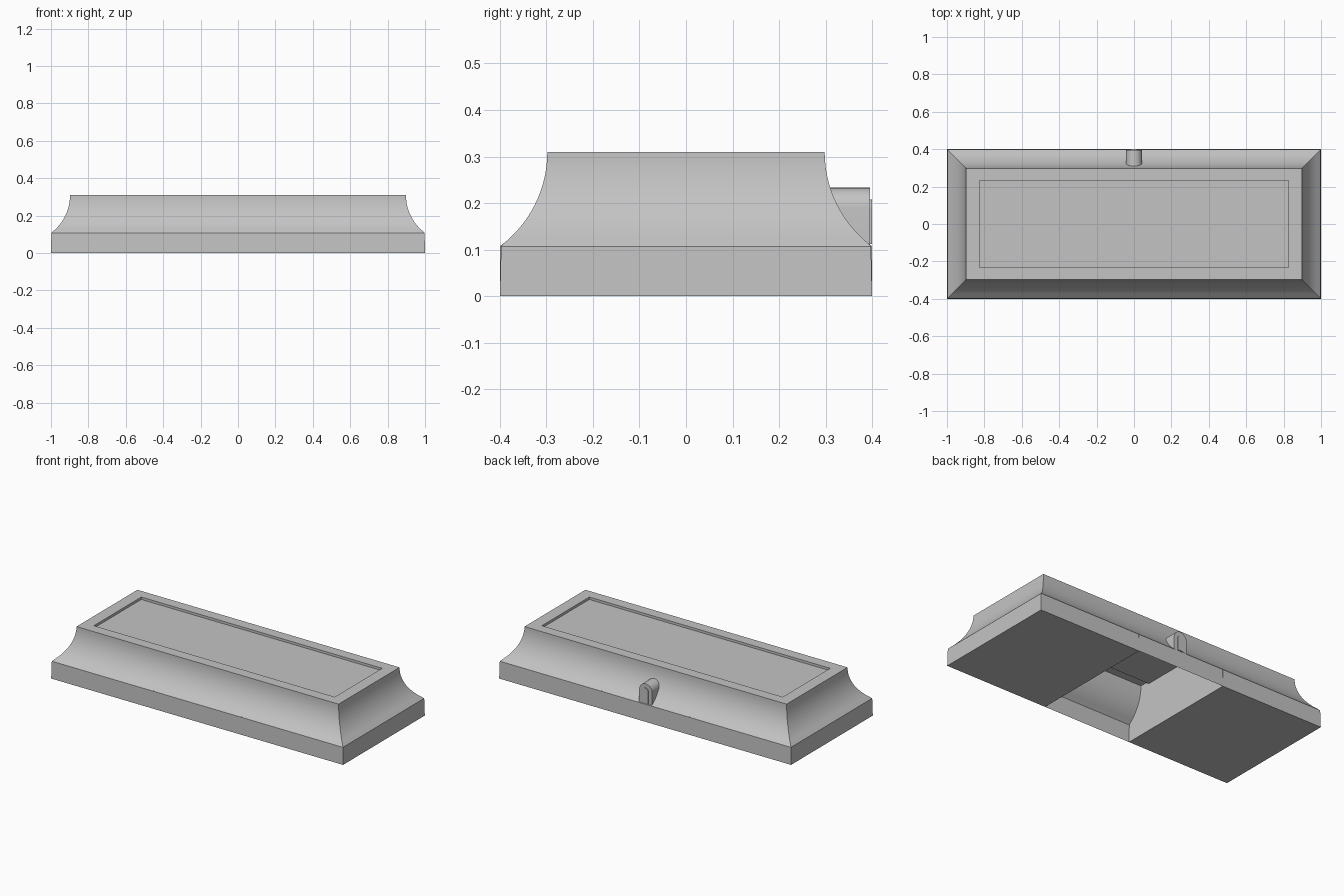
import bpy, bmesh
from math import sin, cos, pi, asin

if "Cube" in bpy.data.objects:
    bpy.data.objects.remove(bpy.data.objects["Cube"])

grey = bpy.data.materials.new("stone_grey")
grey.use_nodes = True
grey.diffuse_color = (0.55, 0.55, 0.55, 1)
grey.node_tree.nodes["Principled BSDF"].inputs["Base Color"].default_value = (0.55, 0.55, 0.55, 1)

BASE_H, TOP, DEPTH = 0.107, 0.31, 0.015
INSET, RADIUS, STEPS = 0.102, 0.253, 14
RECESS_X, RECESS_Y = 0.825, 0.232
SLOT = 0.3  # half width of the opening underneath


def finish(name, bm, smooth=True):
    mesh = bpy.data.meshes.new(name)
    bm.to_mesh(mesh)
    bm.free()
    mesh.materials.append(grey)
    obj = bpy.data.objects.new(name, mesh)
    bpy.context.collection.objects.link(obj)
    bpy.ops.object.select_all(action='DESELECT')
    obj.select_set(True)
    bpy.context.view_layer.objects.active = obj
    if smooth:
        bpy.ops.object.shade_smooth_by_angle(angle=pi / 6)
    return obj


# Concave moulding: (inset from the footprint, height), bottom to top
def cove():
    start = asin((TOP - BASE_H) / RADIUS)
    angles = [start * (1 - i / STEPS) for i in range(STEPS + 1)]
    return [(INSET + RADIUS * (1 - cos(a)) * -1, TOP - RADIUS * sin(a)) for a in angles]


# Outer shell: stacked rectangular rings with a sunken top panel
bm = bmesh.new()
rings = [(1, 0.4, 0)]
rings += [(1 - max(d, 0.0025), 0.4 - max(d, 0.0025), z) for d, z in cove()]
rings += [(RECESS_X, RECESS_Y, TOP), (RECESS_X, RECESS_Y, TOP - DEPTH)]
loops = [[bm.verts.new((sx * x, sy * y, z)) for sx, sy in ((-1, -1), (1, -1), (1, 1), (-1, 1))]
         for x, y, z in rings]
for low, high in zip(loops, loops[1:]):
    for i in range(4):
        j = (i + 1) % 4
        bm.faces.new((low[i], low[j], high[j], high[i]))
bm.faces.new(loops[-1])
finish("plinth_shell", bm)

# Closed ends underneath: bottom panel and dividing wall, mirrored
bm = bmesh.new()
bm.faces.new([bm.verts.new(p) for p in
              ((SLOT, -0.4, 0), (SLOT, 0.4, 0), (1, 0.4, 0), (1, -0.4, 0))])
half = [(0.4, 0)] + [(0.4 - d, z) for d, z in cove()]
half += [(RECESS_Y, TOP), (RECESS_Y, TOP - DEPTH)]
outline = half + [(-y, z) for y, z in reversed(half)]
wall = bm.faces.new([bm.verts.new((SLOT, y, z)) for y, z in outline])
wall.normal_update()
if wall.normal.x > 0:
    wall.normal_flip()
ends = finish("end_floor_and_divider", bm, smooth=False)
ends.modifiers.new("mirror", 'MIRROR').use_axis = (True, False, False)


# Arched block running along y
def arch(name, radius, centre_z, bottom, y0, y1):
    bm = bmesh.new()
    pts = [(radius, bottom)]
    pts += [(radius * cos(pi * i / 16), centre_z + radius * sin(pi * i / 16)) for i in range(17)]
    pts += [(-radius, bottom)]
    front = [bm.verts.new((x, y0, z)) for x, z in pts]
    back = [bm.verts.new((x, y1, z)) for x, z in pts]
    bm.faces.new(front)
    bm.faces.new(back)
    for i in range(len(pts)):
        j = (i + 1) % len(pts)
        bm.faces.new((front[i], front[j], back[j], back[i]))
    bmesh.ops.recalc_face_normals(bm, faces=bm.faces)
    finish(name, bm)


# Rear tab with a small raised arch on its face
arch("rear_tab", 0.044, 0.189, BASE_H, 0.296, 0.395)
arch("rear_tab_plate", 0.02, 0.188, 0.112, 0.394, 0.4)
